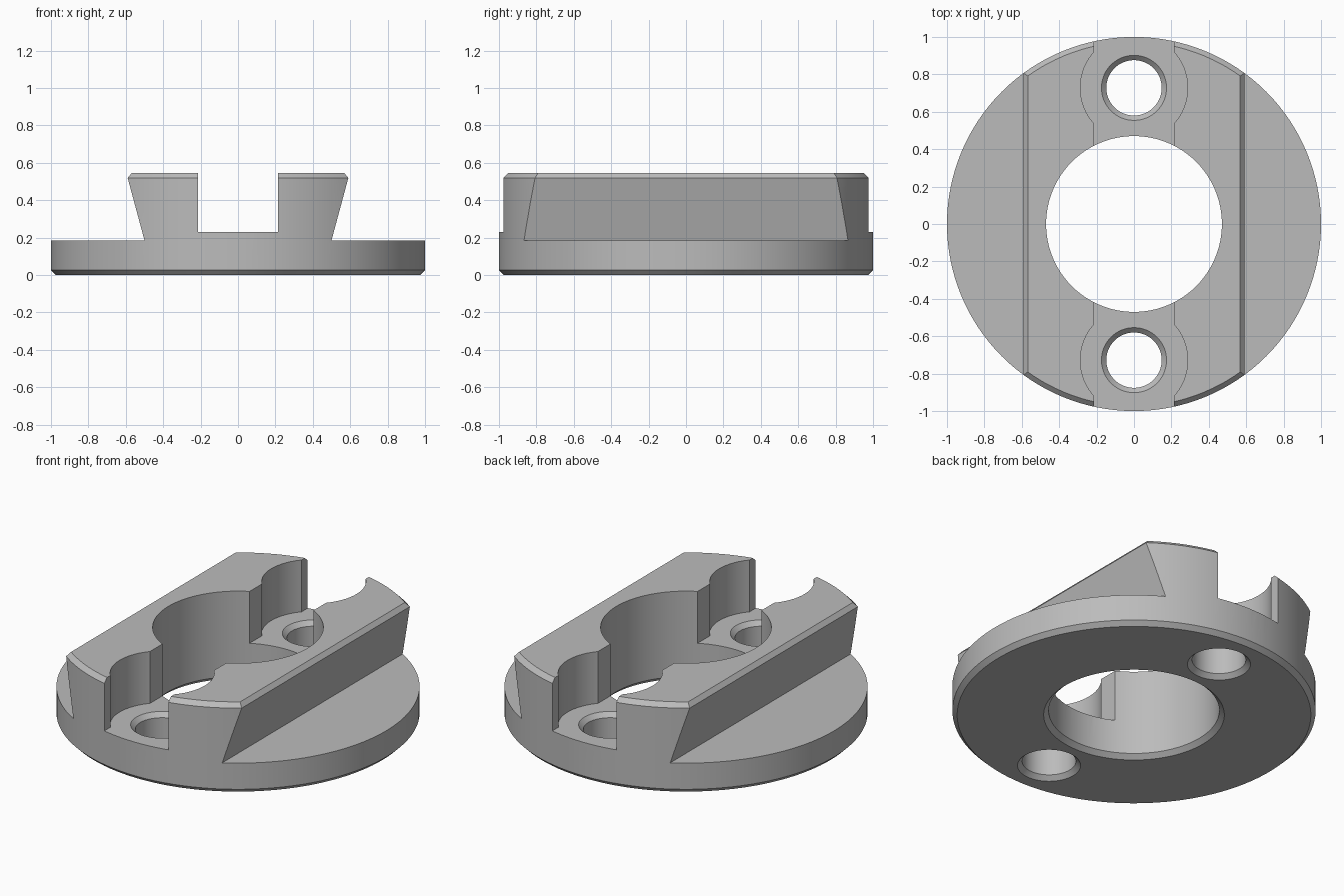
import bpy
import bmesh
import math

cube = bpy.data.objects.get("Cube")
if cube:
    bpy.data.objects.remove(cube, do_unlink=True)

HEIGHT, STEP, FLOOR = 0.545, 0.185, 0.23   # top, flange top, pocket floor
BEVEL = 0.026
HOLE_Y = 0.728

grey = bpy.data.materials.new("plain grey")
grey.use_nodes = True
colour = (0.5, 0.5, 0.5, 1)
grey.diffuse_color = colour
grey.node_tree.nodes["Principled BSDF"].inputs["Base Color"].default_value = colour


def finish(name, bm):
    bmesh.ops.recalc_face_normals(bm, faces=bm.faces)
    mesh = bpy.data.meshes.new(name)
    bm.to_mesh(mesh)
    bm.free()
    mesh.materials.append(grey)
    obj = bpy.data.objects.new(name, mesh)
    bpy.context.collection.objects.link(obj)
    return obj


def turned(name, profile, y=0, segments=64):
    """Closed solid turned around a vertical axis from (radius, z) points."""
    bm = bmesh.new()
    rings = []
    for r, z in profile:
        angles = [2 * math.pi * i / segments for i in range(segments)]
        rings.append([bm.verts.new((r * math.cos(a), y + r * math.sin(a), z)) for a in angles])
    for low, high in zip(rings, rings[1:]):
        for i in range(segments):
            j = (i + 1) % segments
            bm.faces.new((low[i], low[j], high[j], high[i]))
    bm.faces.new(rings[0])
    bm.faces.new(rings[-1])
    return finish(name, bm)


def prism(name, outline, half_length=1.2):
    """Solid with an (x, z) outline running along y."""
    bm = bmesh.new()
    face = bm.faces.new([bm.verts.new((x, -half_length, z)) for x, z in outline])
    new = bmesh.ops.extrude_face_region(bm, geom=[face])["geom"]
    moved = [v for v in new if isinstance(v, bmesh.types.BMVert)]
    bmesh.ops.translate(bm, verts=moved, vec=(0, 2 * half_length, 0))
    return finish(name, bm)


# Round body with bevelled bottom and top rims
body = turned("dovetail_mount", [(1 - BEVEL, 0), (1, BEVEL), (1, HEIGHT - BEVEL),
                                 (1 - BEVEL, HEIGHT)], segments=128)

# Undercut sides that leave the dovetail rail above the flange
cutters = []
for side in (-1, 1):
    outline = [(0.5, STEP), (0.59, HEIGHT - BEVEL), (0.568, HEIGHT),
               (0.568, 0.8), (1.2, 0.8), (1.2, STEP)]
    cutters.append(prism("rail_side_cutter", [(side * x, z) for x, z in outline]))

# Central bore, bevelled underneath
cutters.append(turned("bore_cutter", [(0.525, -BEVEL), (0.47, BEVEL), (0.47, 0.8)], segments=96))

# Slot between the two rail halves
cutters.append(prism("slot_cutter", [(-0.215, FLOOR), (0.215, FLOOR), (0.215, 0.8), (-0.215, 0.8)]))

# Round pockets and screw holes, front and back
for side in (-1, 1):
    y = side * HOLE_Y
    cutters.append(turned("pocket_cutter", [(0.287, FLOOR), (0.287, 0.8)], y))
    cutters.append(turned("screw_hole_cutter", [
        (0.2, -BEVEL), (0.148, BEVEL), (0.148, FLOOR - BEVEL), (0.2, FLOOR + BEVEL)], y))

bpy.context.view_layer.objects.active = body
for cutter in cutters:
    cut = body.modifiers.new(cutter.name, 'BOOLEAN')
    cut.operation = 'DIFFERENCE'
    cut.solver = 'EXACT'
    cut.object = cutter
    bpy.ops.object.modifier_apply(modifier=cut.name)
    bpy.data.objects.remove(cutter, do_unlink=True)

# Smooth round walls, crisp edges
bpy.ops.object.select_all(action='DESELECT')
body.select_set(True)
bpy.ops.object.shade_smooth_by_angle(angle=math.radians(25))
